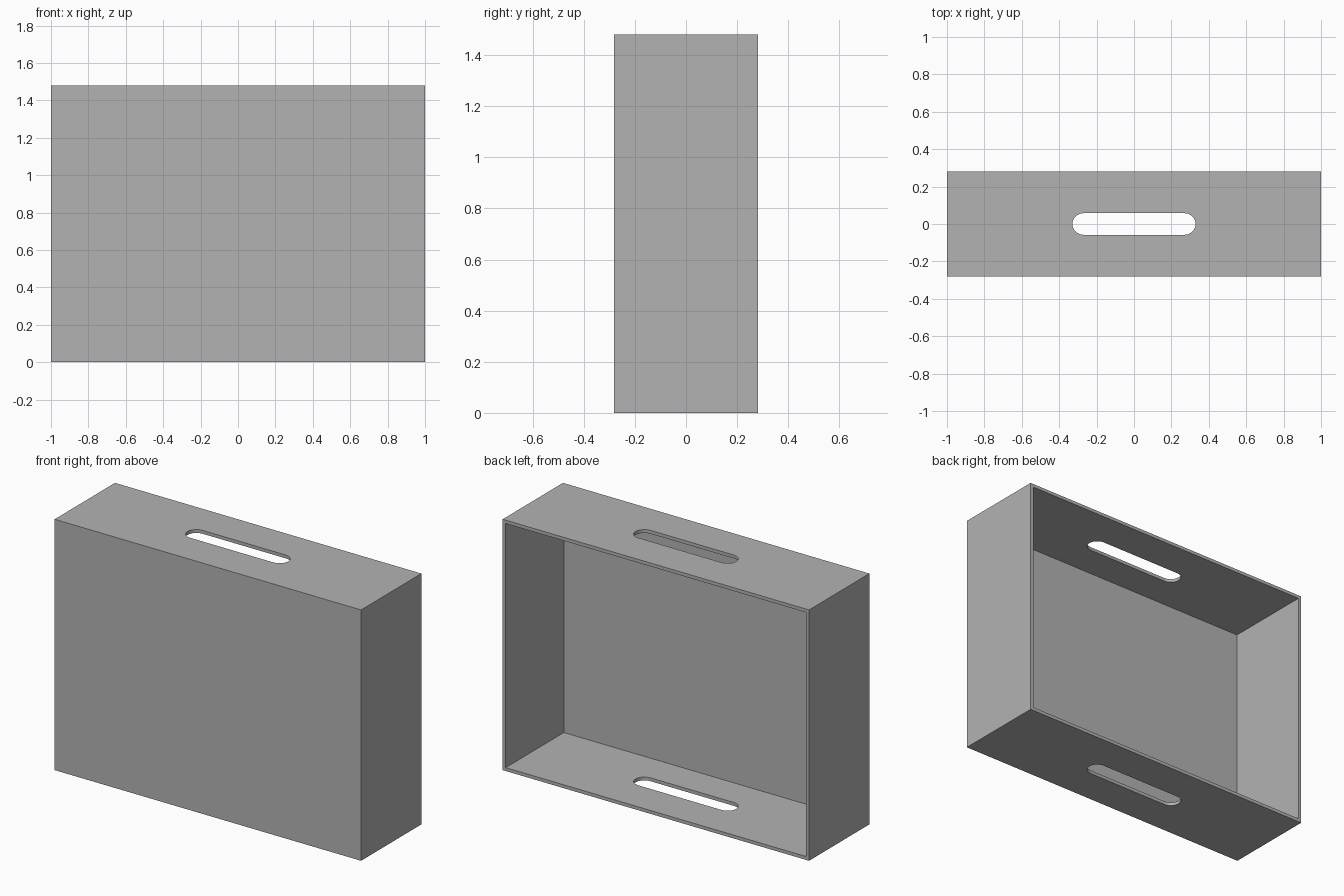
import bpy
import bmesh
import math

WIDTH, DEPTH, HEIGHT = 2.0, 0.562, 1.48
WALL = 0.02
SLOT_HALF, SLOT_RADIUS = 0.329, 0.0575
ARC_STEPS = 16

old = bpy.data.objects.get("Cube")
if old:
    bpy.data.objects.remove(old, do_unlink=True)

grey = bpy.data.materials.new("plain_grey")
grey.use_nodes = True
colour = (0.45, 0.45, 0.45, 1.0)
grey.diffuse_color = colour
grey.node_tree.nodes["Principled BSDF"].inputs["Base Color"].default_value = colour


def finish(name, bm):
    bmesh.ops.recalc_face_normals(bm, faces=bm.faces)
    mesh = bpy.data.meshes.new(name)
    bm.to_mesh(mesh)
    bm.free()
    mesh.materials.append(grey)
    obj = bpy.data.objects.new(name, mesh)
    bpy.context.collection.objects.link(obj)
    return obj


def box(name, low, high):
    bm = bmesh.new()
    bmesh.ops.create_cube(bm, size=1)
    for v in bm.verts:
        v.co = [(a + b) / 2 + c * (b - a) for a, b, c in zip(low, high, v.co)]
    return finish(name, bm)


def slot(name):
    # Rounded slot profile, extruded upward through both handle panels
    bm = bmesh.new()
    verts = []
    for side in (1, -1):
        centre = side * (SLOT_HALF - SLOT_RADIUS)
        for i in range(ARC_STEPS + 1):
            a = math.pi * i / ARC_STEPS - math.pi / 2
            verts.append(bm.verts.new((centre + side * SLOT_RADIUS * math.cos(a),
                                       side * SLOT_RADIUS * math.sin(a), -1)))
    face = bm.faces.new(verts)
    top = bmesh.ops.extrude_face_region(bm, geom=[face])["geom"]
    bmesh.ops.translate(bm, vec=(0, 0, HEIGHT + 2),
                        verts=[g for g in top if isinstance(g, bmesh.types.BMVert)])
    return finish(name, bm)


# Case body: solid front, open at the back
x, y = WIDTH / 2, DEPTH / 2
body = box("open_back_case", (-x, -y, 0), (x, y, HEIGHT))
cavity = box("cavity_cutter", (WALL - x, WALL - y, WALL), (x - WALL, y + 1, HEIGHT - WALL))

# Hollow the case, then cut the handle slots in top and bottom
bpy.context.view_layer.objects.active = body
for cutter in (cavity, slot("slot_cutter")):
    cutter.hide_render = True
    mod = body.modifiers.new(cutter.name, 'BOOLEAN')
    mod.operation = 'DIFFERENCE'
    mod.solver = 'EXACT'
    mod.object = cutter
    bpy.ops.object.modifier_apply(modifier=mod.name)
    bpy.data.objects.remove(cutter, do_unlink=True)

# Smooth only the rounded slot ends
bpy.ops.object.select_all(action='DESELECT')
body.select_set(True)
bpy.ops.object.shade_smooth_by_angle(angle=math.radians(30))
